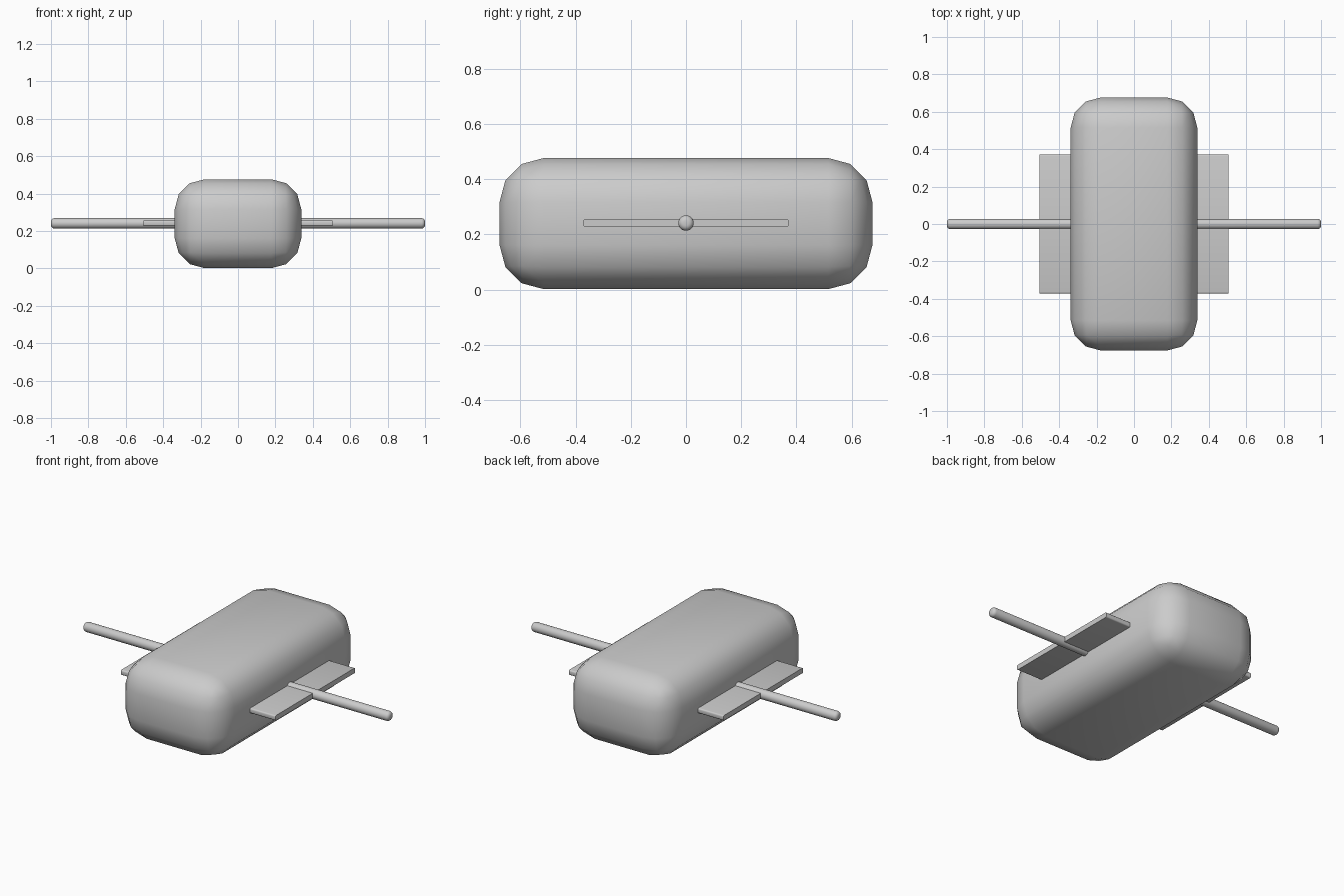
import bpy, bmesh, math
from mathutils import Matrix

if "Cube" in bpy.data.objects:
    bpy.data.objects.remove(bpy.data.objects["Cube"])

MID_Z = 0.239


def finish(bm, name, z, angle):
    mesh = bpy.data.meshes.new(name)
    bm.to_mesh(mesh)
    bm.free()
    obj = bpy.data.objects.new(name, mesh)
    bpy.context.collection.objects.link(obj)
    obj.location.z = z
    bpy.ops.object.select_all(action='DESELECT')
    obj.select_set(True)
    bpy.context.view_layer.objects.active = obj
    bpy.ops.object.shade_smooth_by_angle(angle=math.radians(angle))
    return obj


def box(size, radius, segments, only_x=False):
    bm = bmesh.new()
    bmesh.ops.create_cube(bm, size=1)
    bmesh.ops.scale(bm, vec=size, verts=bm.verts)
    edges = [e for e in bm.edges
             if not only_x or abs(e.verts[0].co.x - e.verts[1].co.x) > 1e-4]
    bmesh.ops.bevel(bm, geom=edges, offset=radius, segments=segments,
                    profile=0.5, affect='EDGES')
    return bm


# Rounded main body
finish(box((0.677, 1.352, 0.475), 0.16, 3), "body", 0.239, 40)

# Flat side plate passing through the body, rounded along its long profile
finish(box((1.01, 0.744, 0.03), 0.008, 3, only_x=True), "side_plate", MID_Z + 0.002, 40)

# Cross rod with rounded ends
bm = bmesh.new()
bmesh.ops.create_cone(bm, cap_ends=True, segments=24, radius1=0.028, radius2=0.028,
                      depth=2.0, matrix=Matrix.Rotation(math.pi / 2, 4, 'Y'))
rims = [e for e in bm.edges if abs(e.verts[0].co.x - e.verts[1].co.x) < 1e-4]
bmesh.ops.bevel(bm, geom=rims, offset=0.019, segments=4, profile=0.5, affect='EDGES')
finish(bm, "cross_rod", MID_Z + 0.002, 40)
